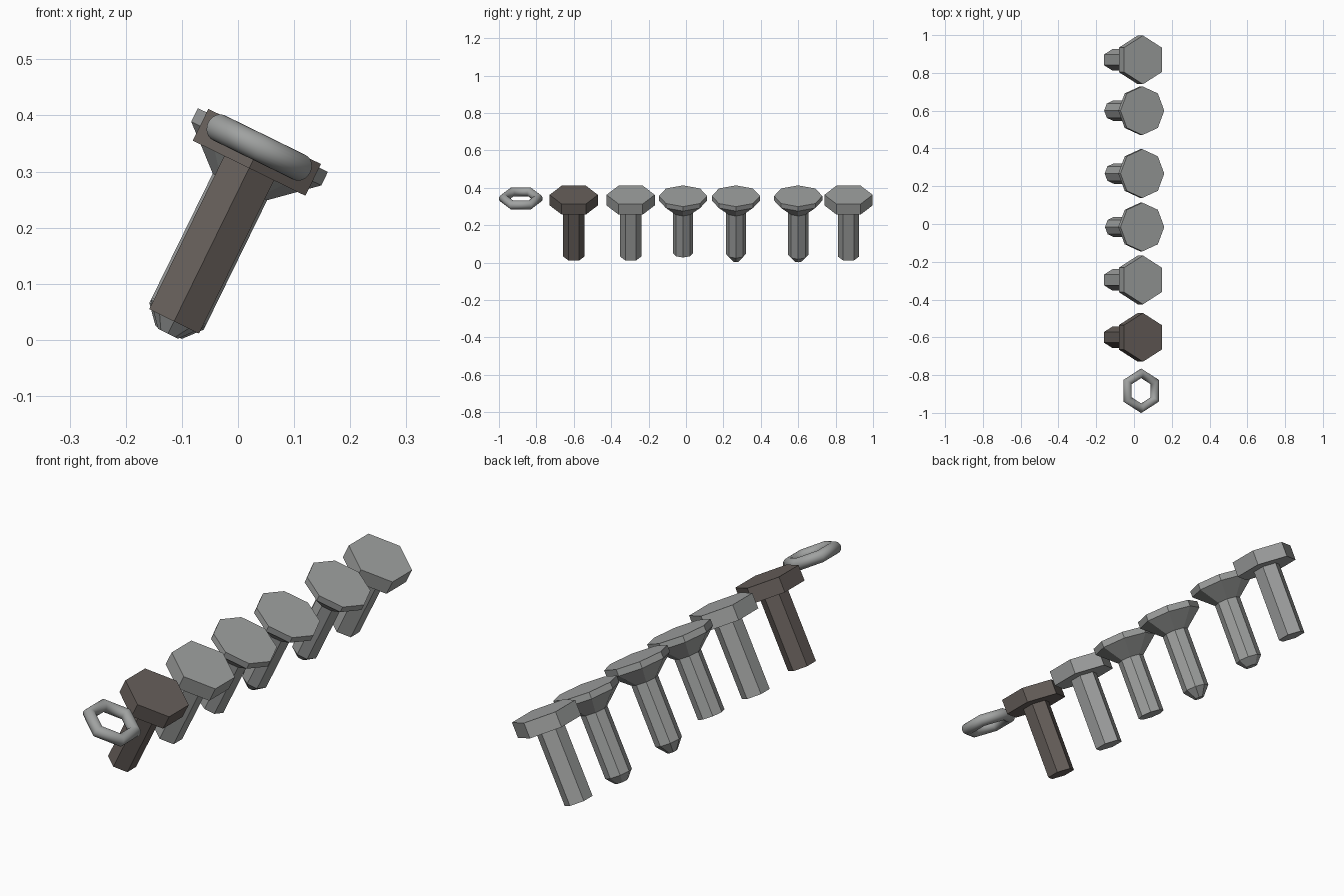
import bpy, bmesh, math
from mathutils import Matrix

if "Cube" in bpy.data.objects:
    bpy.data.objects.remove(bpy.data.objects["Cube"])

TILT = math.radians(26.1)
ORIGIN_X, ORIGIN_Z = 0.0475, 0.3625   # centre of the hex head tops


def material(name, rgb):
    m = bpy.data.materials.new(name)
    m.diffuse_color = (*rgb, 1)
    m.use_nodes = True
    m.node_tree.nodes["Principled BSDF"].inputs["Base Color"].default_value = m.diffuse_color
    return m


STEEL = material("grey steel", (0.35, 0.36, 0.355))
BROWN = material("dark brown metal", (0.135, 0.115, 0.104))


def placement(y):
    return Matrix.Translation((ORIGIN_X, y, ORIGIN_Z)) @ Matrix.Rotation(TILT, 4, 'Y')


def turned(name, profile, sides, phase, y, mat):
    """Closed solid turned from (radius, height) profile, with flat faces."""
    bm = bmesh.new()
    rings = [[bm.verts.new((r * math.cos(phase + 2 * math.pi * i / sides),
                            r * math.sin(phase + 2 * math.pi * i / sides), z))
              for i in range(sides)] for r, z in profile]
    for a, b in zip(rings, rings[1:]):
        for i in range(sides):
            j = (i + 1) % sides
            bm.faces.new((a[i], a[j], b[j], b[i]))
    bm.faces.new(rings[0])
    bm.faces.new(rings[-1])
    bmesh.ops.recalc_face_normals(bm, faces=bm.faces)
    bm.transform(placement(y))
    me = bpy.data.meshes.new(name)
    bm.to_mesh(me)
    bm.free()
    me.materials.append(mat)
    ob = bpy.data.objects.new(name, me)
    bpy.context.collection.objects.link(ob)


# Hex head bolts: corners point along y
HEX = [(0.129, 0), (0.129, -0.063), (0.057, -0.063), (0.057, -0.367)]
for name, y, mat in (("brown_hex_bolt", -0.60, BROWN),
                     ("hex_bolt", -0.296, STEEL),
                     ("end_hex_bolt", 0.869, STEEL)):
    turned(name, HEX, 6, math.pi / 6, y, mat)

# Countersunk octagonal screws: flat end, sharp tip, blunt tip
HEAD = [(0.129, -0.007), (0.129, -0.034), (0.054, -0.1)]
ENDS = (("flat_end_screw", -0.016, [(0.054, -0.347)]),
        ("pointed_screw", 0.267, [(0.054, -0.351), (0.020, -0.3915)]),
        ("blunt_point_screw", 0.60, [(0.054, -0.357), (0.026, -0.389)]))
for name, y, end in ENDS:
    turned(name, HEAD + end, 8, 0, y, STEEL)

# Six-sided ring with a round smooth tube
bpy.ops.mesh.primitive_torus_add(major_segments=6, minor_segments=24,
                                 major_radius=0.0925, minor_radius=0.0245)
ring = bpy.context.object
ring.name = "ring"
ring.data.transform(placement(-0.883) @ Matrix.Translation((0, 0, -0.022))
                    @ Matrix.Rotation(math.pi / 6, 4, 'Z'))
ring.data.materials.append(STEEL)
bpy.ops.object.shade_smooth()
